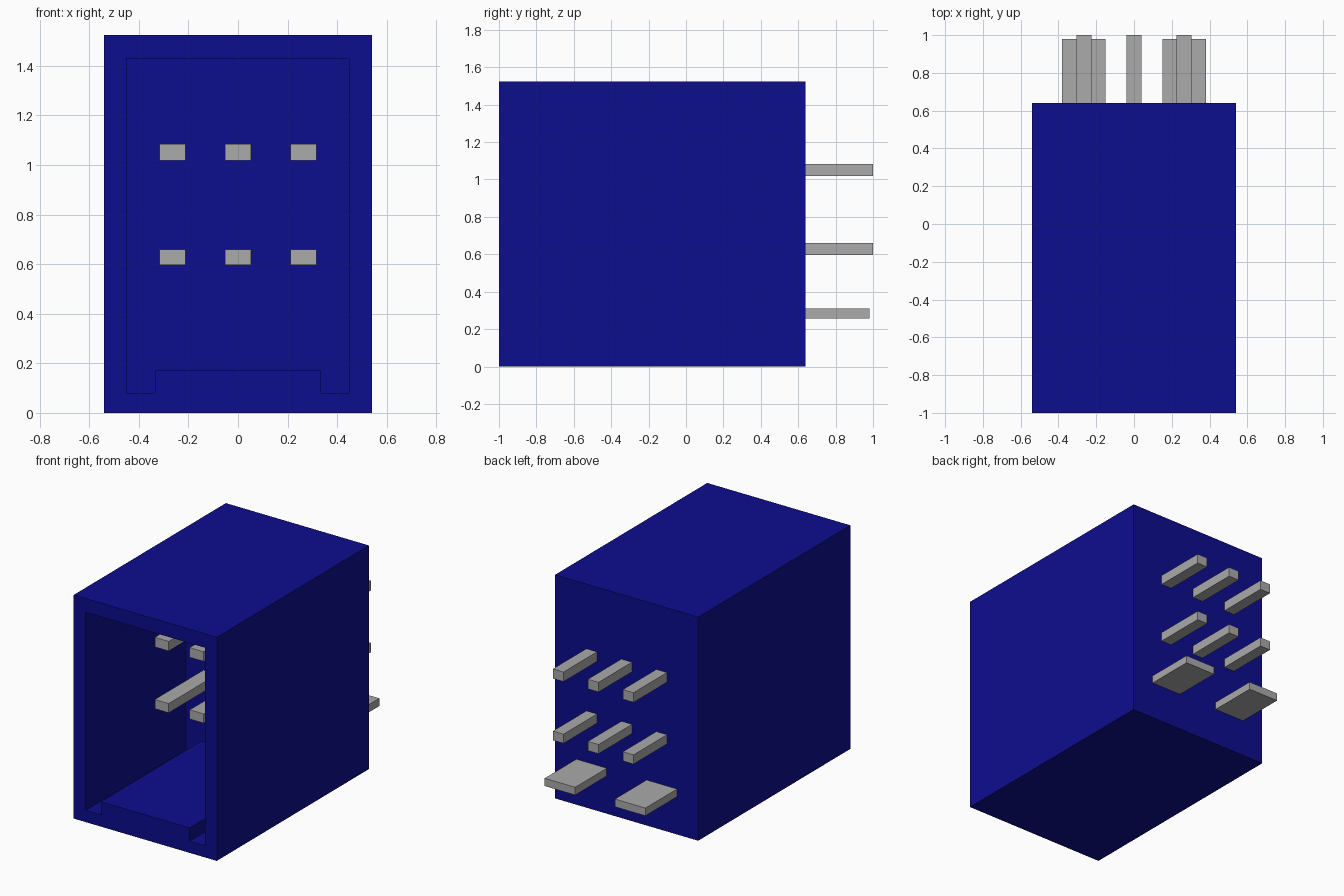
import bpy
import bmesh

cube = bpy.data.objects.get("Cube")
if cube:
    bpy.data.objects.remove(cube, do_unlink=True)


def material(name, rgb):
    m = bpy.data.materials.new(name)
    m.use_nodes = True
    m.diffuse_color = (*rgb, 1)
    bsdf = next(n for n in m.node_tree.nodes if n.type == 'BSDF_PRINCIPLED')
    bsdf.inputs["Base Color"].default_value = (*rgb, 1)
    return m


BLUE = material("dark_blue_plastic", (0.004, 0.004, 0.275))
GREY = material("grey_metal", (0.405, 0.405, 0.405))


def add_object(name, bm, mat):
    bmesh.ops.recalc_face_normals(bm, faces=bm.faces[:])
    mesh = bpy.data.meshes.new(name)
    bm.to_mesh(mesh)
    bm.free()
    mesh.materials.append(mat)
    obj = bpy.data.objects.new(name, mesh)
    bpy.context.collection.objects.link(obj)
    return obj


def box(name, x, y, z, mat):
    bm = bmesh.new()
    bmesh.ops.create_cube(bm, size=1)
    for v in bm.verts:
        for i, (lo, hi) in enumerate((x, y, z)):
            v.co[i] = lo if v.co[i] < 0 else hi
    return add_object(name, bm, mat)


# Housing: outer shell and keyed socket share one front rim
FRONT, SOCKET_END, BACK = -1.0, 0.08, 0.64
outer = [(-0.54, 0), (0.54, 0), (0.54, 1.525), (-0.54, 1.525)]
socket = [(-0.45, 0.08), (-0.335, 0.08), (-0.335, 0.17), (0.335, 0.17),
          (0.335, 0.08), (0.45, 0.08), (0.45, 1.43), (-0.45, 1.43)]

bm = bmesh.new()
rim_edges = []
for profile, depth in ((outer, BACK), (socket, SOCKET_END)):
    near = [bm.verts.new((x, FRONT, z)) for x, z in profile]
    far = [bm.verts.new((x, depth, z)) for x, z in profile]
    n = len(profile)
    for i in range(n):
        j = (i + 1) % n
        bm.faces.new((near[i], near[j], far[j], far[i]))
        rim_edges.append(bm.edges.get((near[i], near[j])))
    bm.faces.new(far)
bmesh.ops.triangle_fill(bm, edges=rim_edges, use_beauty=True)
add_object("housing", bm, BLUE)

# Contacts: wider blades inside the socket, narrower tails behind
for row, (z0, z1) in (("lower", (0.597, 0.66)), ("upper", (1.018, 1.084))):
    for side, x in (("right", -0.264), ("middle", 0), ("left", 0.264)):
        box(f"{row}_{side}_contact", (x - 0.0525, x + 0.0525),
            (-0.445, SOCKET_END + 0.02), (z0, z1), GREY)
        box(f"{row}_{side}_tail", (x - 0.04, x + 0.04),
            (BACK - 0.02, 1.0), (z0, z1), GREY)

# Wide mounting tabs at the back
for side, s in (("right", -1), ("left", 1)):
    box(f"{side}_mounting_tab", tuple(sorted((s * 0.15, s * 0.38))),
        (BACK - 0.02, 0.98), (0.257, 0.31), GREY)
